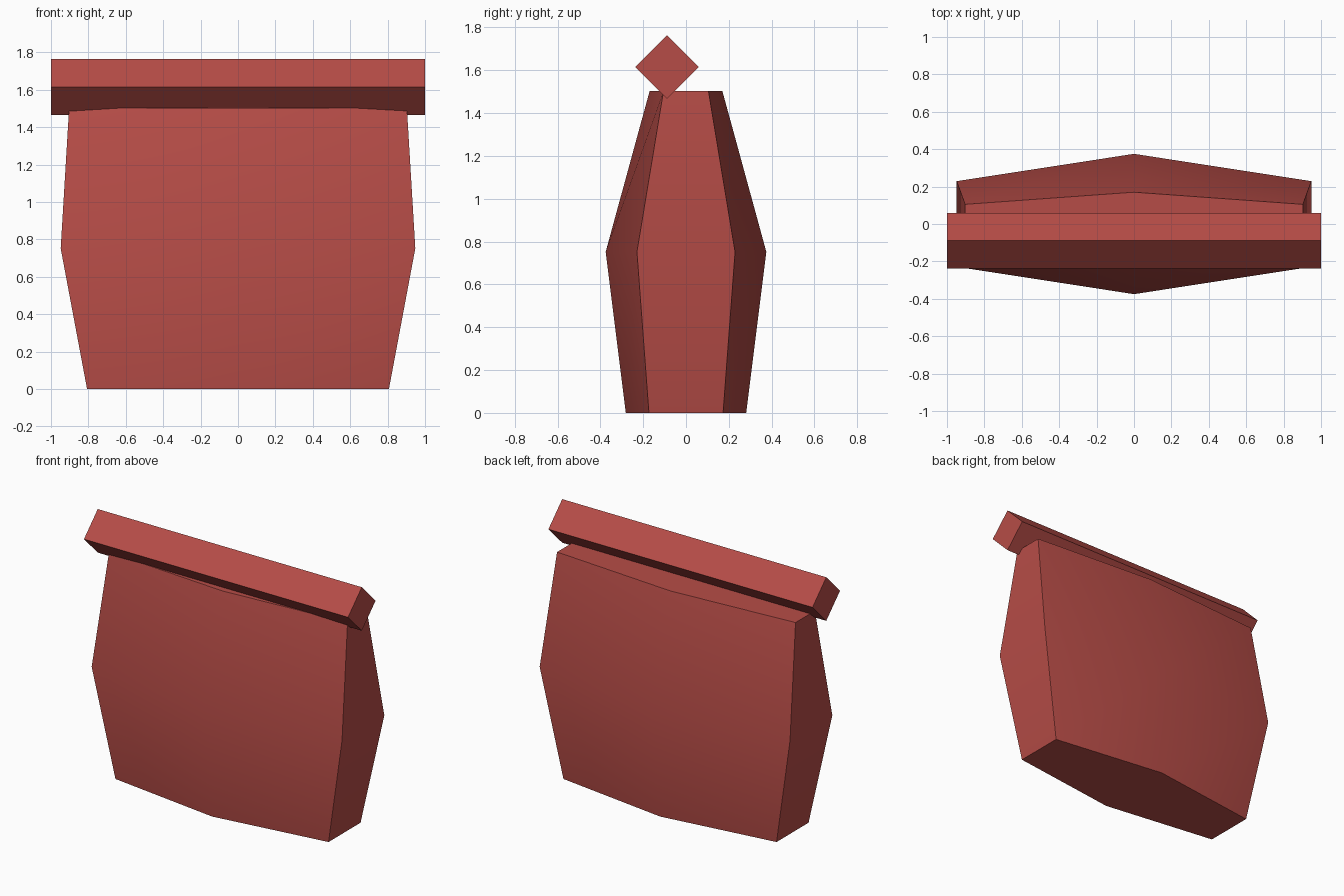
import bpy, bmesh, math

if "Cube" in bpy.data.objects:
    bpy.data.objects.remove(bpy.data.objects["Cube"])

red = bpy.data.materials.new("brick red")
red.diffuse_color = (0.47, 0.073, 0.063, 1)
red.use_nodes = True
red.node_tree.nodes["Principled BSDF"].inputs["Base Color"].default_value = red.diffuse_color


def loft(name, rings):
    """Skin a closed solid through a list of matching rings."""
    bm = bmesh.new()
    loops = [[bm.verts.new(p) for p in ring] for ring in rings]
    n = len(loops[0])
    for a, b in zip(loops, loops[1:]):
        for i in range(n):
            j = (i + 1) % n
            bm.faces.new((a[i], a[j], b[j], b[i]))
    bm.faces.new(loops[0][::-1])
    bm.faces.new(loops[-1])
    bmesh.ops.recalc_face_normals(bm, faces=bm.faces)
    mesh = bpy.data.meshes.new(name)
    bm.to_mesh(mesh)
    bm.free()
    mesh.materials.append(red)
    obj = bpy.data.objects.new(name, mesh)
    bpy.context.collection.objects.link(obj)
    return obj


def hexagon(z, half_width, side_depth, mid_depth):
    w, s, m = half_width, side_depth, mid_depth
    return [(-w, -s, z), (0, -m, z), (w, -s, z), (w, s, z), (0, m, z), (-w, s, z)]


# Bulging six-sided body, widest at mid height
body = loft("body", [
    hexagon(0.0, 0.807, 0.173, 0.281),
    hexagon(0.752, 0.948, 0.229, 0.375),
    hexagon(1.502, 0.903, 0.105, 0.17),
])

# Square bar turned on its edge, lying across the top
r, cy, cz = 0.149, -0.089, 1.615
bar = loft("top_bar", [
    [(x, cy + r * math.cos(k * math.pi / 2), cz + r * math.sin(k * math.pi / 2))
     for k in range(4)]
    for x in (-1, 1)
])

# Soft shading across the shallow bends of the body
bpy.ops.object.select_all(action='DESELECT')
body.select_set(True)
bpy.context.view_layer.objects.active = body
bpy.ops.object.shade_smooth_by_angle(angle=math.radians(35))
